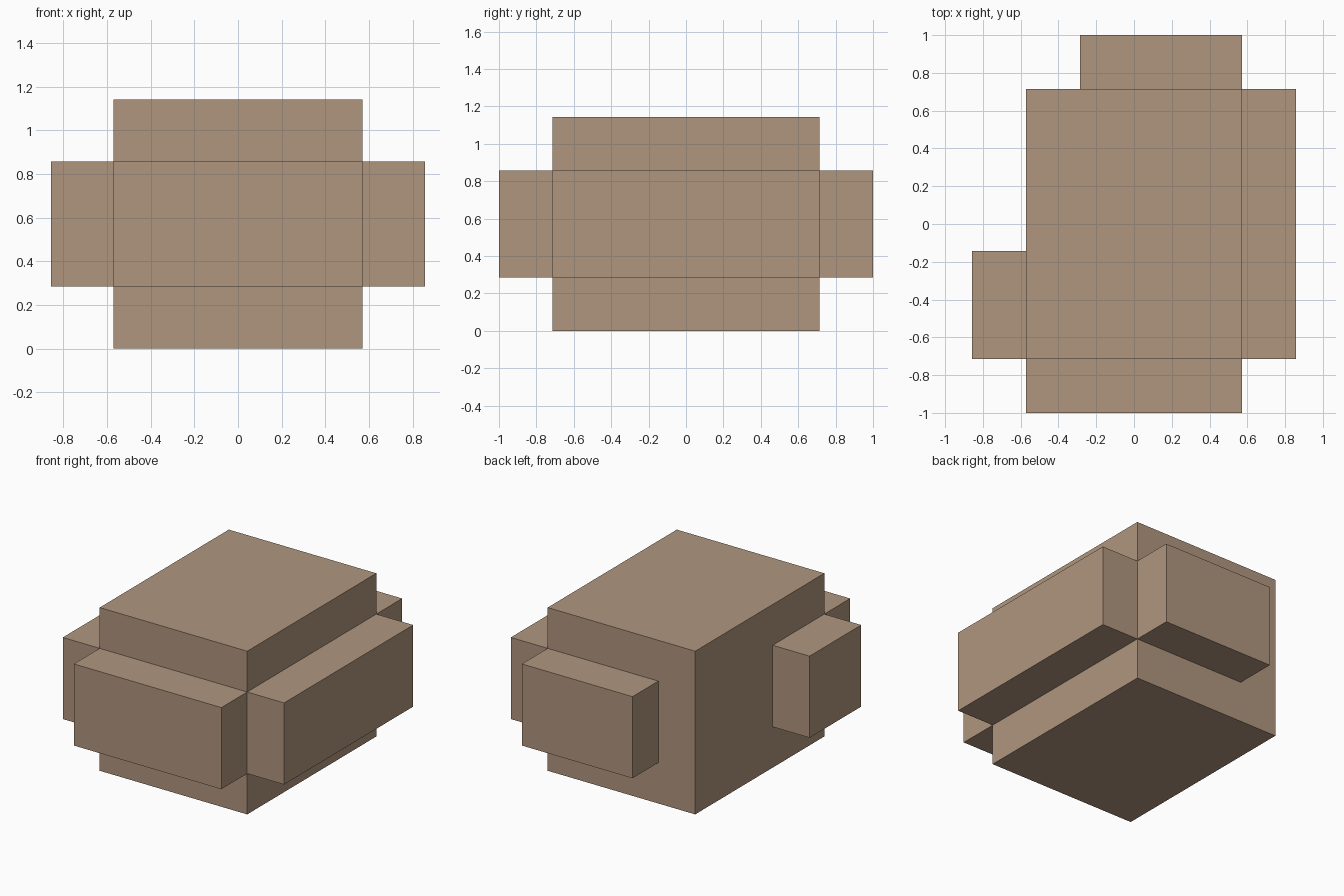
import bpy

if "Cube" in bpy.data.objects:
    bpy.data.objects.remove(bpy.data.objects["Cube"])

U = 1 / 7  # the model sits on a regular grid of sevenths

tan = bpy.data.materials.new("warm_tan")
tan.diffuse_color = (0.434, 0.305, 0.212, 1)
tan.use_nodes = True
tan.node_tree.nodes["Principled BSDF"].inputs["Base Color"].default_value = tan.diffuse_color


def box(name, x, y, z):
    """Box from (min, max) ranges given in grid units."""
    spans = (x, y, z)
    bpy.ops.mesh.primitive_cube_add(
        size=1, location=[(a + b) / 2 * U for a, b in spans])
    ob = bpy.context.object
    ob.name = name
    ob.scale = [(b - a) * U for a, b in spans]
    bpy.ops.object.transform_apply(location=False, rotation=False, scale=True)
    ob.data.materials.append(tan)
    return ob


# Main block
box("body", (-4, 4), (-5, 5), (0, 8))

# Raised panels, one on each side, all at the same height
MID = (2, 6)
box("front_panel", (-4, 4), (-7, -5), MID)
box("back_panel", (-2, 4), (5, 7), MID)
box("right_panel", (4, 6), (-5, 5), MID)
box("left_panel", (-6, -4), (-5, -1), MID)
